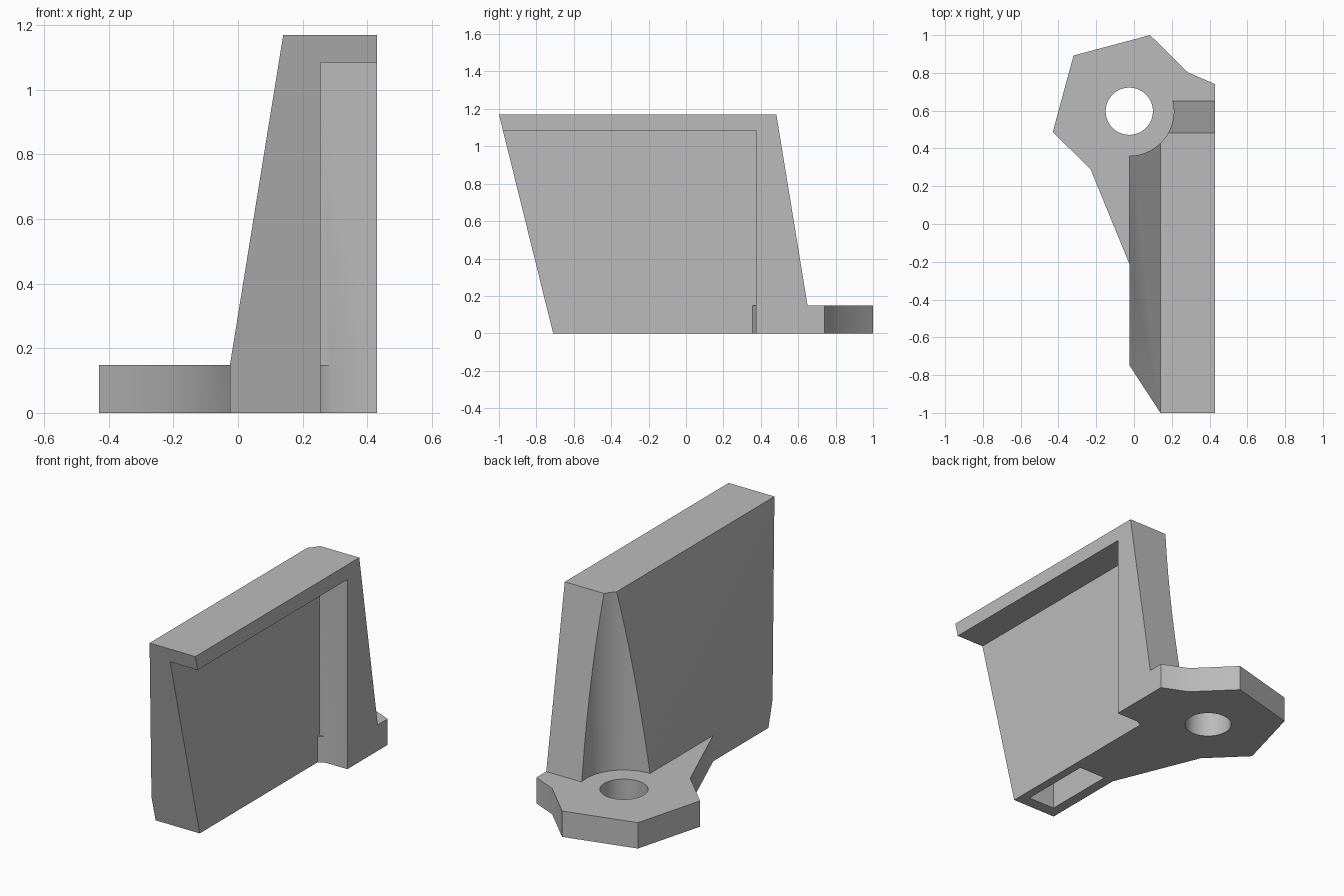
import bpy
import bmesh
from math import radians

cube = bpy.data.objects.get("Cube")
if cube:
    bpy.data.objects.remove(cube, do_unlink=True)

grey = bpy.data.materials.new("plain grey")
grey.use_nodes = True
grey.diffuse_color = (0.5, 0.5, 0.5, 1)
grey.node_tree.nodes["Principled BSDF"].inputs["Base Color"].default_value = (0.5, 0.5, 0.5, 1)


def loft(name, rings):
    """Solid through stacked rings of (x, y, z) points."""
    bm = bmesh.new()
    loops = [[bm.verts.new(p) for p in ring] for ring in rings]
    n = len(loops[0])
    for low, high in zip(loops, loops[1:]):
        for i in range(n):
            j = (i + 1) % n
            bm.faces.new((low[i], low[j], high[j], high[i]))
    bm.faces.new(loops[0][::-1])
    bm.faces.new(loops[-1])
    bmesh.ops.recalc_face_normals(bm, faces=bm.faces)
    mesh = bpy.data.meshes.new(name)
    bm.to_mesh(mesh)
    bm.free()
    mesh.materials.append(grey)
    obj = bpy.data.objects.new(name, mesh)
    bpy.context.collection.objects.link(obj)
    return obj


def rect(x0, x1, y0, y1, z):
    return [(x0, y0, z), (x1, y0, z), (x1, y1, z), (x0, y1, z)]


def box(name, x0, x1, y0, y1, z0, z1):
    return loft(name, [rect(x0, x1, y0, y1, z) for z in (z0, z1)])


def cylinder(name, radius, z0, z1):
    bpy.ops.mesh.primitive_cylinder_add(vertices=64, radius=radius, depth=z1 - z0,
                                        location=(-0.025, 0.597, (z0 + z1) / 2))
    obj = bpy.context.object
    obj.name = name
    return obj


def combine(target, tool, operation):
    mod = target.modifiers.new(operation.lower(), 'BOOLEAN')
    mod.operation = operation
    mod.solver = 'EXACT'
    mod.object = tool
    bpy.context.view_layer.objects.active = target
    bpy.ops.object.modifier_apply(modifier=mod.name)
    bpy.data.objects.remove(tool, do_unlink=True)


BASE, TOP = 0.148, 1.17

# Leaning upright block
bracket = loft("bracket", [
    rect(-0.025, 0.43, -0.71, 0.65, 0),
    rect(-0.025, 0.43, -0.747, 0.65, BASE),
    rect(0.14, 0.43, -1.0, 0.483, TOP)])

# Side recess under the top lip, and round clearance above the bolt hole
combine(bracket, box("side_recess", 0.255, 0.6, -1.3, 0.375, -0.2, 1.085), 'DIFFERENCE')
combine(bracket, cylinder("bolt_clearance", 0.236, -0.2, 1.5), 'DIFFERENCE')

# Angular foot plate
outline = [(0.43, 0.45), (0.43, 0.74), (0.285, 0.803), (0.085, 1.0), (-0.32, 0.892),
           (-0.43, 0.487), (-0.23, 0.29), (-0.025, -0.21), (0.05, -0.2), (0.15, 0.3)]
plate = loft("foot_plate", [[(x, y, z) for x, y in outline] for z in (0, BASE)])
combine(bracket, plate, 'UNION')

# Bolt hole and underside pocket
combine(bracket, cylinder("bolt_hole", 0.125, -0.2, 0.4), 'DIFFERENCE')
combine(bracket, box("bottom_pocket", 0.035, 0.205, -0.64, -0.21, -0.2, 0.35), 'DIFFERENCE')

# One material and smooth round walls
bracket.data.materials.clear()
bracket.data.materials.append(grey)
for face in bracket.data.polygons:
    face.material_index = 0
bpy.ops.object.select_all(action='DESELECT')
bracket.select_set(True)
bpy.context.view_layer.objects.active = bracket
bpy.ops.object.shade_smooth_by_angle(angle=radians(30))
